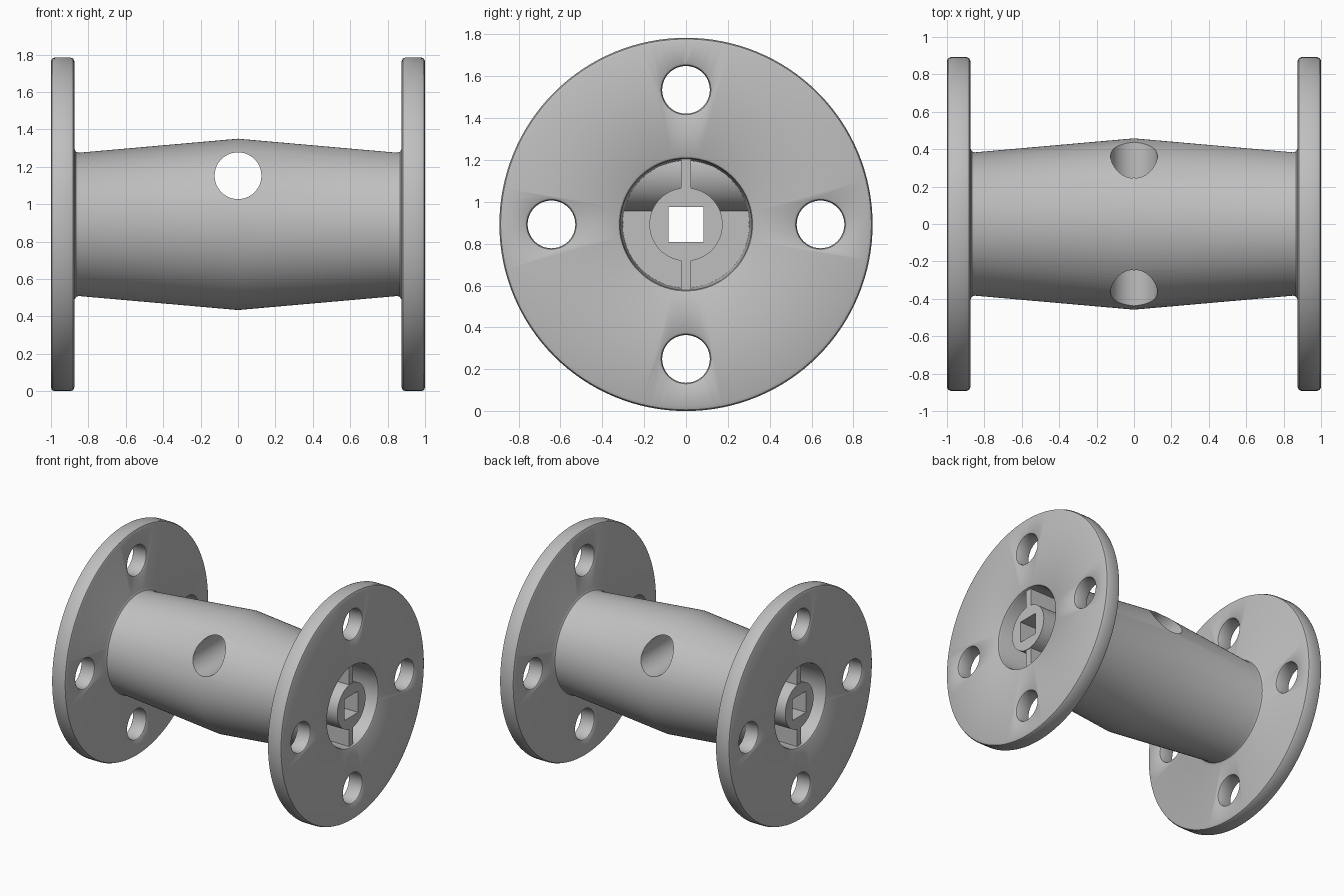
import bpy, bmesh, math
from mathutils import Matrix, Vector

if "Cube" in bpy.data.objects:
    bpy.data.objects.remove(bpy.data.objects["Cube"])

RADIUS = 0.892          # flange radius, also the axle height
TUNNEL_Z = RADIUS + 0.26
SEGMENTS = 128

grey = bpy.data.materials.new("light_grey")
grey.use_nodes = True
colour = (0.52, 0.52, 0.52, 1)
grey.diffuse_color = colour
grey.node_tree.nodes["Principled BSDF"].inputs["Base Color"].default_value = colour


def finish(name, bm, matrix):
    bmesh.ops.recalc_face_normals(bm, faces=bm.faces)
    bm.transform(matrix)
    mesh = bpy.data.meshes.new(name)
    bm.to_mesh(mesh)
    bm.free()
    mesh.materials.append(grey)
    obj = bpy.data.objects.new(name, mesh)
    bpy.context.collection.objects.link(obj)
    return obj


def lathe(name, profile, centre=(0, 0, RADIUS), turn=0, segments=SEGMENTS):
    """Spin a closed (x, radius) profile about the x axis, then turn about z."""
    bm = bmesh.new()
    verts = [bm.verts.new((x, 0, r)) for x, r in profile]
    edges = [bm.edges.new((verts[i - 1], verts[i])) for i in range(len(verts))]
    bmesh.ops.spin(bm, geom=verts + edges, axis=(1, 0, 0), cent=(0, 0, 0),
                   angle=math.tau, steps=segments, use_merge=True)
    bmesh.ops.remove_doubles(bm, verts=bm.verts, dist=1e-5)
    return finish(name, bm, Matrix.Translation(centre) @ Matrix.Rotation(turn, 4, "Z"))


def rod(name, radius, half, **kw):
    return lathe(name, [(-half, 0), (-half, radius), (half, radius), (half, 0)], **kw)


def box(name, size):
    bm = bmesh.new()
    bmesh.ops.create_cube(bm, size=1)
    return finish(name, bm, Matrix.Translation((0, 0, RADIUS)) @ Matrix.Diagonal((*size, 1)))


def combine(target, tool, operation):
    """Apply one boolean and discard its helper."""
    mod = target.modifiers.new("combine", "BOOLEAN")
    mod.operation, mod.solver, mod.object = operation, "EXACT", tool
    bpy.context.view_layer.update()
    graph = bpy.context.evaluated_depsgraph_get()
    mesh = bpy.data.meshes.new_from_object(target.evaluated_get(graph))
    target.modifiers.clear()
    target.data = mesh
    bpy.data.objects.remove(tool)


def mirrored(half):
    return half + [(-x, r) for x, r in reversed(half)]


# Hollow spool: outside from the waist to the rim, inside back along the bore
outer = [(0, 0.458), (0.852, 0.383), (0.866, 0.388), (0.875, 0.404), (0.875, 0.872),
         (0.881, 0.886), (0.895, RADIUS), (0.98, RADIUS), (0.994, 0.886), (1, 0.872)]
bore = [(1, 0.328), (0.994, 0.318), (0.98, 0.313), (0, 0.302)]
half = outer + bore
spool = lathe("spool", half + [(-x, r) for x, r in reversed(half) if x > 0])

# Cross tube, trimmed so that it stays within the barrel wall
tube = rod("cross_tube", 0.2, 0.6, centre=(0, 0, TUNNEL_Z), turn=math.pi / 2)
combine(tube, lathe("barrel_trim", [(-0.8, 0), (-0.8, 0.37), (0, 0.44), (0.8, 0.37), (0.8, 0)]),
        "INTERSECT")

# Inner hub, upright web and middle wall
inner_parts = [tube, rod("hub", 0.175, 0.985), box("web", (1.96, 0.05, 0.69)),
               rod("middle_wall", 0.35, 0.035)]
for part in inner_parts:
    combine(spool, part, "UNION")

# Square axle channel and round cross tunnel
combine(spool, box("axle_cutter", (2.4, 0.168, 0.166)), "DIFFERENCE")
combine(spool, rod("tunnel_cutter", 0.125, 0.8, centre=(0, 0, TUNNEL_Z), turn=math.pi / 2),
        "DIFFERENCE")

# Four softened bolt holes through both flanges
hole = mirrored([(1.05, 0), (1.05, 0.128), (1, 0.128), (0.994, 0.119), (0.98, 0.114),
                 (0.895, 0.114), (0.881, 0.119), (0.875, 0.128), (0.8, 0.128)])
for i in range(4):
    a = i * math.pi / 2
    centre = Vector((0, 0.643 * math.cos(a), RADIUS + 0.643 * math.sin(a)))
    combine(spool, lathe("bolt_cutter", hole, centre=centre, segments=48), "DIFFERENCE")

bpy.ops.object.select_all(action="DESELECT")
spool.select_set(True)
bpy.context.view_layer.objects.active = spool
bpy.ops.object.shade_smooth_by_angle(angle=math.radians(35))
